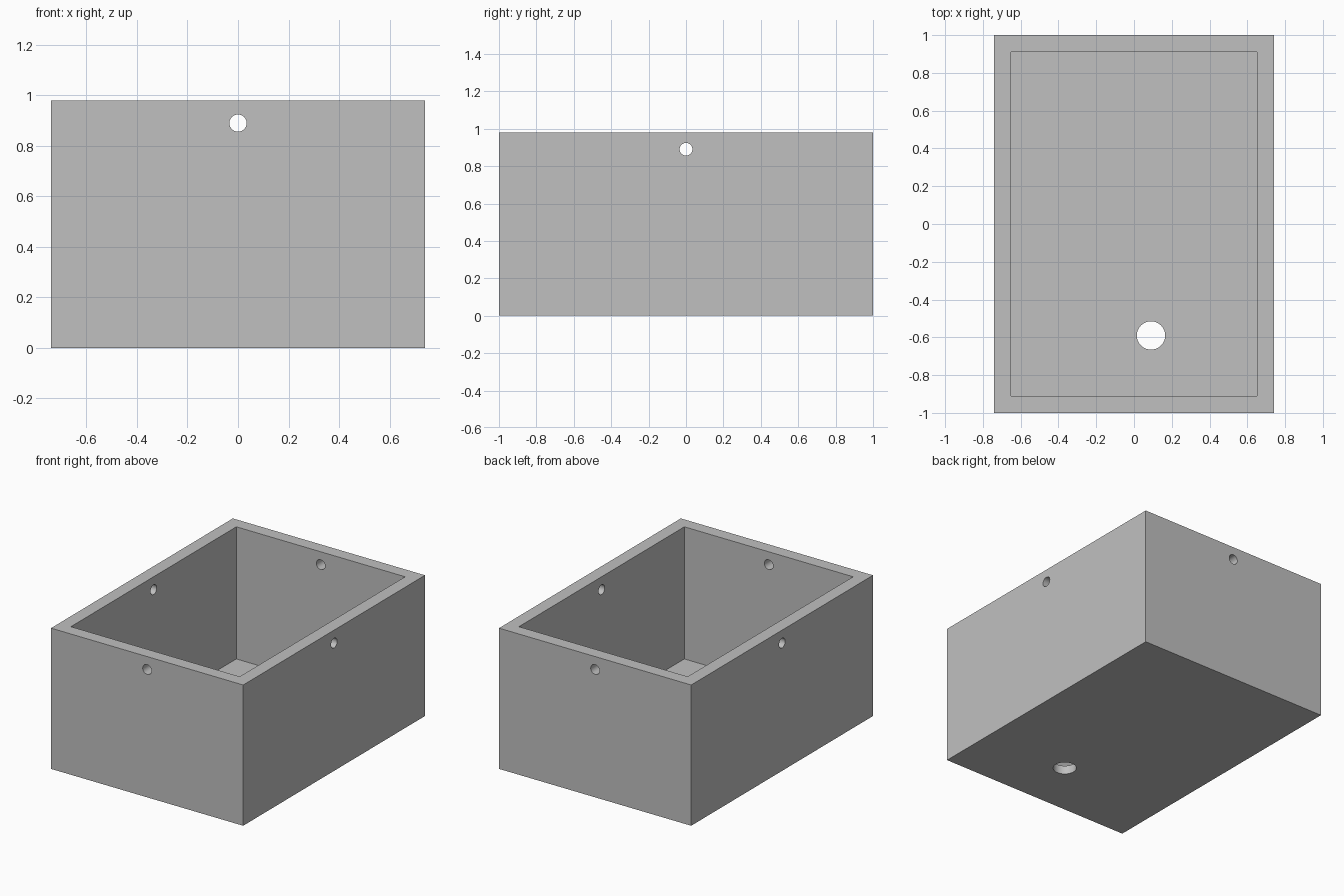
import bpy
import math

cube = bpy.data.objects.get("Cube")
if cube:
    bpy.data.objects.remove(cube, do_unlink=True)

WIDTH, LENGTH, HEIGHT = 1.48, 2.0, 0.98
WALL, FLOOR = 0.09, 0.06
HOLE_Z = HEIGHT - WALL

grey = bpy.data.materials.new("plain grey")
grey.use_nodes = True
colour = (0.53, 0.53, 0.53, 1)
grey.diffuse_color = colour
grey.node_tree.nodes["Principled BSDF"].inputs["Base Color"].default_value = colour


def block(name, size, bottom):
    bpy.ops.mesh.primitive_cube_add(size=1, location=(0, 0, bottom + size[2] / 2))
    obj = bpy.context.object
    obj.name = name
    obj.scale = size
    bpy.ops.object.transform_apply(location=True, rotation=True, scale=True)
    obj.data.materials.append(grey)
    return obj


def rod(name, radius, depth, location, rotation=(0, 0, 0)):
    bpy.ops.mesh.primitive_cylinder_add(vertices=48, radius=radius, depth=depth,
                                        location=location, rotation=rotation)
    obj = bpy.context.object
    obj.name = name
    obj.data.materials.append(grey)
    return obj


# Outer body of the planter box
box = block("open_box", (WIDTH, LENGTH, HEIGHT), 0)

# Cavity, wall holes running right through both ways, and the floor drain
quarter = math.pi / 2
cutters = [
    block("cavity_cutter", (WIDTH - 2 * WALL, LENGTH - 2 * WALL, HEIGHT), FLOOR),
    rod("lengthwise_hole_cutter", 0.034, 3, (0, 0, HOLE_Z), (quarter, 0, 0)),
    rod("crosswise_hole_cutter", 0.034, 3, (0, 0, HOLE_Z), (0, quarter, 0)),
    rod("drain_hole_cutter", 0.075, 0.4, (0.09, -0.59, 0)),
]
for cutter in cutters:
    cutter.hide_render = True
    cut = box.modifiers.new(cutter.name, "BOOLEAN")
    cut.operation = "DIFFERENCE"
    cut.solver = "EXACT"
    cut.object = cutter

# Apply the cuts and remove the cutters
bpy.ops.object.select_all(action="DESELECT")
box.select_set(True)
bpy.context.view_layer.objects.active = box
for cut in list(box.modifiers):
    bpy.ops.object.modifier_apply(modifier=cut.name)
for cutter in cutters:
    bpy.data.objects.remove(cutter, do_unlink=True)

# Round hole walls shade smooth, box edges stay sharp
bpy.ops.object.shade_smooth_by_angle(angle=math.radians(30))
